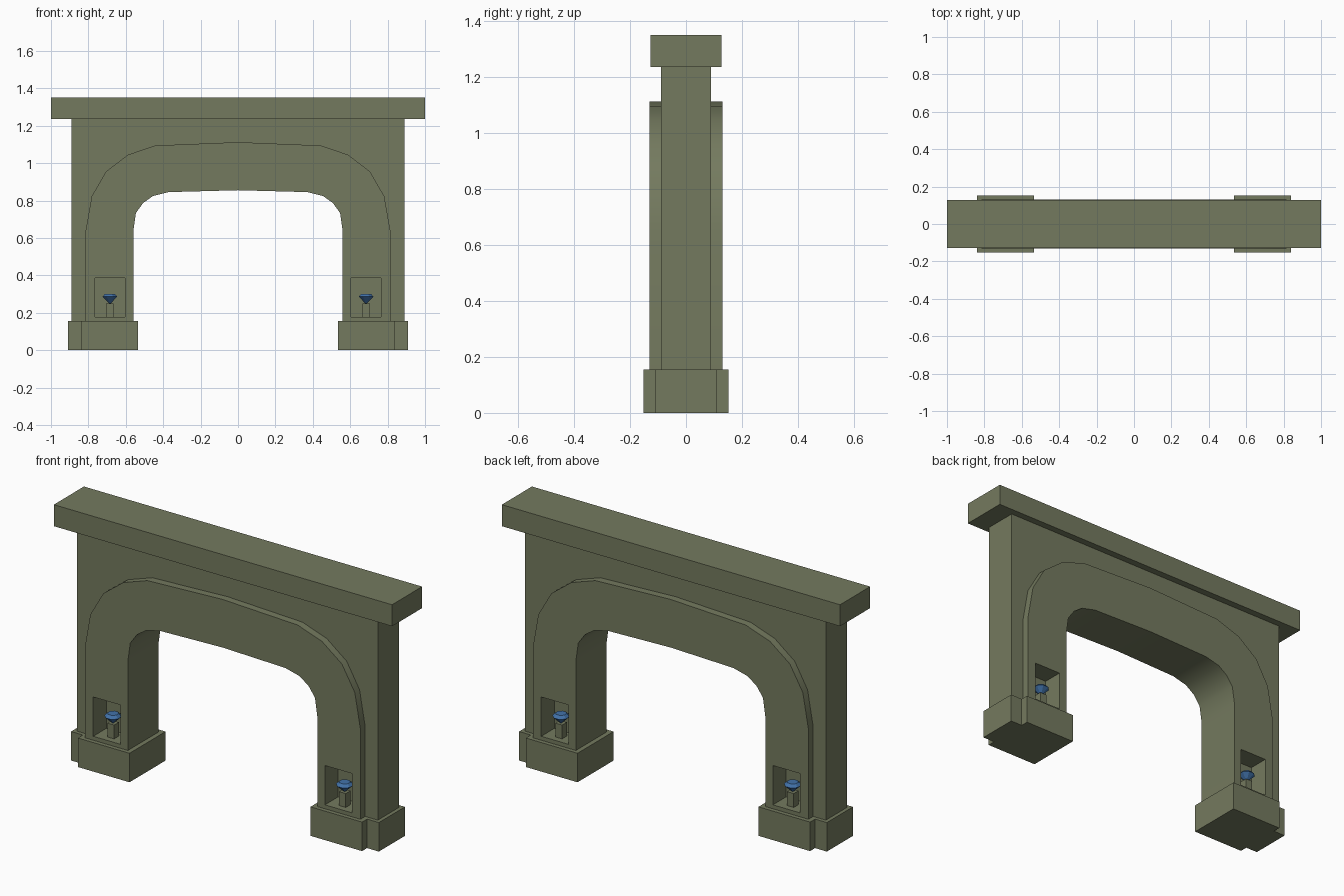
import bpy, bmesh, math

if "Cube" in bpy.data.objects:
    bpy.data.objects.remove(bpy.data.objects["Cube"])


def material(name, rgb):
    m = bpy.data.materials.new(name)
    m.diffuse_color = (*rgb, 1)
    m.use_nodes = True
    m.node_tree.nodes["Principled BSDF"].inputs["Base Color"].default_value = m.diffuse_color
    return m


STONE = material("olive stone", (0.175, 0.195, 0.114))
BLUE = material("blue gem", (0.055, 0.17, 0.40))


def finish(bm, name, mat, smooth=False):
    bmesh.ops.recalc_face_normals(bm, faces=bm.faces)
    me = bpy.data.meshes.new(name)
    bm.to_mesh(me)
    bm.free()
    me.materials.append(mat)
    ob = bpy.data.objects.new(name, me)
    bpy.context.collection.objects.link(ob)
    if smooth:
        bpy.ops.object.select_all(action='DESELECT')
        ob.select_set(True)
        bpy.context.view_layer.objects.active = ob
        bpy.ops.object.shade_smooth_by_angle(angle=math.radians(35))
    return ob


def add_box(bm, x0, x1, y0, y1, z0, z1):
    v = bmesh.ops.create_cube(bm, size=1)['verts']
    for p in v:
        p.co = ((x0 + x1) / 2 + p.co.x * (x1 - x0),
                (y0 + y1) / 2 + p.co.y * (y1 - y0),
                (z0 + z1) / 2 + p.co.z * (z1 - z0))


def box(name, *dims):
    bm = bmesh.new()
    add_box(bm, *dims)
    return finish(bm, name, STONE)


def slab(name, outline, depth, smooth=False):
    # extrude an x-z outline to y = +-depth
    bm = bmesh.new()
    f = bm.faces.new([bm.verts.new((x, -depth, z)) for x, z in outline])
    ext = bmesh.ops.extrude_face_region(bm, geom=[f])
    for e in ext['geom']:
        if isinstance(e, bmesh.types.BMVert):
            e.co.y = depth
    return finish(bm, name, STONE, smooth)


def mirrored(half):
    # right half from foot to crown, continued down the left side
    return half + [(-x, z) for x, z in reversed(half[:-1])]


outer = mirrored([(0.815, 0.15), (0.815, 0.636), (0.782, 0.823), (0.706, 0.955),
                  (0.588, 1.045), (0.444, 1.094), (0, 1.112)])
inner = mirrored([(0.56, 0.15), (0.56, 0.636), (0.546, 0.733), (0.508, 0.786),
                  (0.455, 0.824), (0.37, 0.845), (0, 0.855)])

# wall around the arch band, and the lintel cap
slab("wall", [(0.89, 0.15), (0.89, 1.24), (-0.89, 1.24), (-0.89, 0.15)] + outer[::-1], 0.09)
box("top_cap", -1, 1, -0.127, 0.127, 1.235, 1.35)

# arch band with niches cut front and back in each leg
arch = slab("arch_band", outer + inner[::-1], 0.13)
bm = bmesh.new()
for sx in (-1, 1):
    for sy in (-1, 1):
        ys = sorted((sy * 0.02, sy * 0.2))
        add_box(bm, sx * 0.685 - 0.08, sx * 0.685 + 0.08, *ys, 0.176, 0.386)
cutter = finish(bm, "niche_cutter", STONE)
cutter.hide_render = True
mod = arch.modifiers.new("niches", 'BOOLEAN')
mod.operation = 'DIFFERENCE'
mod.solver = 'EXACT'
mod.object = cutter
bpy.ops.object.select_all(action='DESELECT')
arch.select_set(True)
bpy.context.view_layer.objects.active = arch
bpy.ops.object.modifier_apply(modifier=mod.name)
bpy.data.objects.remove(cutter)
bpy.ops.object.shade_smooth_by_angle(angle=math.radians(35))

for sx, side in ((-1, "left"), (1, "right")):
    # stepped plinths
    box(side + "_arch_base", *sorted((sx * 0.535, sx * 0.84)), -0.152, 0.152, 0, 0.155)
    box(side + "_wall_base", *sorted((sx * 0.84, sx * 0.91)), -0.11, 0.11, 0, 0.155)
    for sy, face in ((-1, "front"), (1, "back")):
        x, y = sx * 0.685, sy * 0.077
        # pedestal and cut gem inside the niche
        box(f"{side}_{face}_pedestal", x - 0.02, x + 0.02, y - 0.02, y + 0.02, 0.17, 0.25)
        bm = bmesh.new()
        rings = []
        for r, z in ((0.028, 0.301), (0.043, 0.286)):
            rings.append([bm.verts.new((x + r * math.cos(a * math.pi / 4 + math.pi / 8),
                                        y + r * math.sin(a * math.pi / 4 + math.pi / 8), z))
                          for a in range(8)])
        tip = bm.verts.new((x, y, 0.246))
        bm.faces.new(rings[0])
        for i in range(8):
            j = (i + 1) % 8
            bm.faces.new((rings[0][i], rings[0][j], rings[1][j], rings[1][i]))
            bm.faces.new((rings[1][i], rings[1][j], tip))
        finish(bm, f"{side}_{face}_gem", BLUE)
